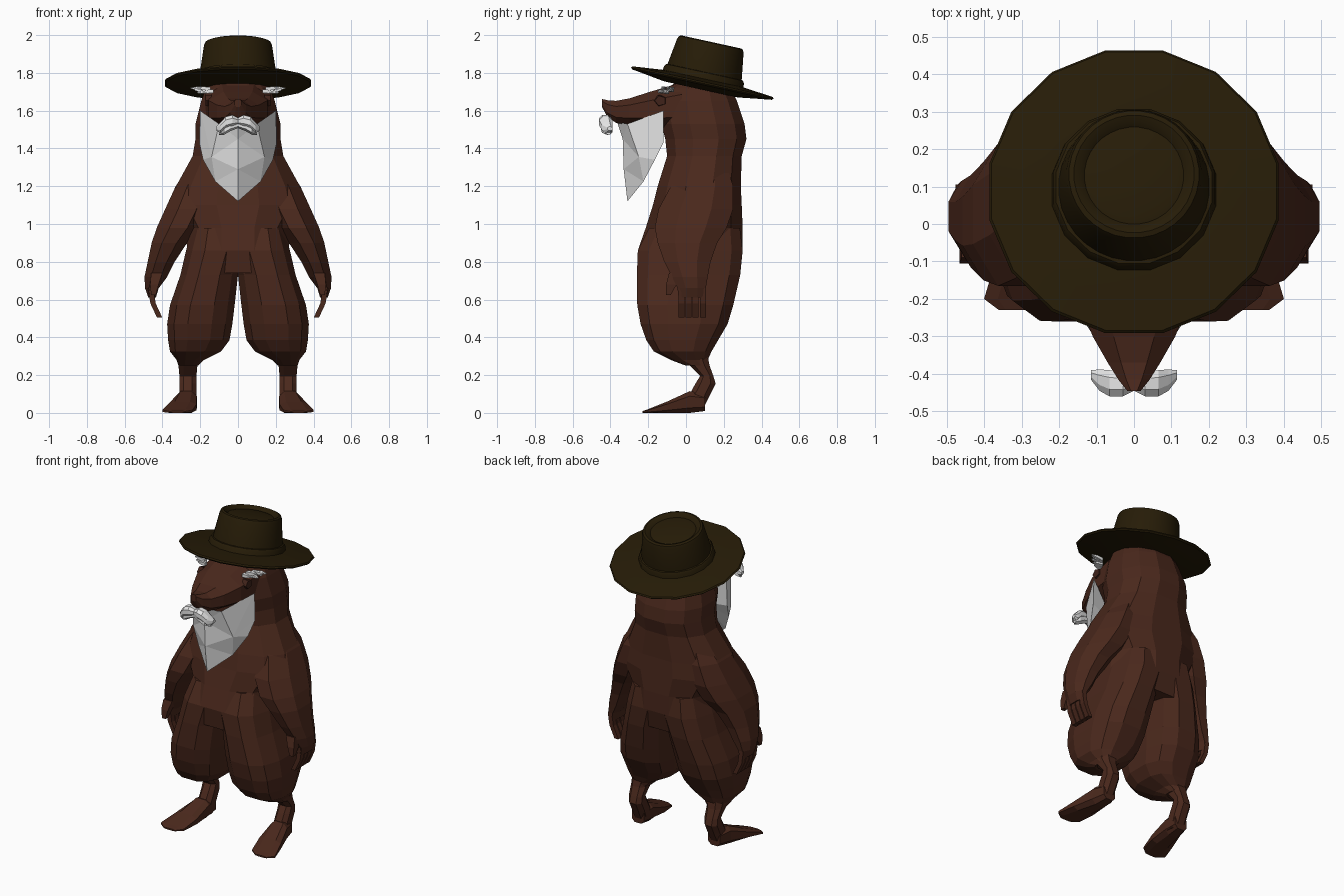
import bpy, bmesh, math, random
from mathutils import Matrix

random.seed(4)
if "Cube" in bpy.data.objects:
    bpy.data.objects.remove(bpy.data.objects["Cube"])


def material(name, rgb):
    m = bpy.data.materials.new(name)
    m.use_nodes = True
    m.diffuse_color = (*rgb, 1)
    m.node_tree.nodes["Principled BSDF"].inputs["Base Color"].default_value = (*rgb, 1)
    return m


FUR = material("brown fur", (0.068, 0.021, 0.0115))
EYE = material("dark brown", (0.05, 0.016, 0.01))
FELT = material("olive felt", (0.0195, 0.0115, 0.0022))
WHITE = material("white hair", (0.87, 0.87, 0.87))


def finish(name, bm, mat, mirror=False):
    bmesh.ops.recalc_face_normals(bm, faces=bm.faces)
    mesh = bpy.data.meshes.new(name)
    bm.to_mesh(mesh)
    bm.free()
    mesh.materials.append(mat)
    ob = bpy.data.objects.new(name, mesh)
    bpy.context.collection.objects.link(ob)
    if mirror:
        ob.modifiers.new("Mirror", "MIRROR").use_mirror_merge = False
    return ob


def span(lo, hi):
    return (lo + hi) / 2, (hi - lo) / 2


def add_loft(bm, rings, axis="z", n=12, e=0.9):
    """Skin rounded sections (position, u_min, u_max, v_min, v_max) along an axis."""
    loops = []
    fit = math.cos(math.pi / n) ** e
    for pos, u0, u1, v0, v1 in rings:
        (cu, ru), (cv, rv) = span(u0, u1), span(v0, v1)
        loop = []
        for i in range(n):
            a = (i + 0.5) * math.tau / n
            c, s = math.cos(a), math.sin(a)
            u = cu + ru * math.copysign(abs(c) ** e, c) / fit
            v = cv + rv * math.copysign(abs(s) ** e, s) / fit
            co = {"z": (u, v, pos), "y": (u, pos, v), "x": (pos, u, v)}[axis]
            loop.append(bm.verts.new(co))
        loops.append(loop)
    for a, b in zip(loops, loops[1:]):
        for i in range(n):
            j = (i + 1) % n
            bm.faces.new((a[i], a[j], b[j], b[i]))
    bm.faces.new(loops[0])
    bm.faces.new(loops[-1])


def loft(name, rings, mat, mirror=False, **kw):
    bm = bmesh.new()
    add_loft(bm, rings, **kw)
    return finish(name, bm, mat, mirror)


# Torso and head: height, half width, front, back
torso = [(1.77, .12, -.02, .17), (1.72, .17, -.10, .235), (1.65, .195, -.13, .27),
         (1.53, .225, -.13, .31), (1.45, .225, -.11, .32), (1.36, .24, -.1, .295),
         (1.2, .328, -.15, .29), (1.1, .355, -.175, .295), (.98, .275, -.213, .3),
         (.86, .27, -.255, .3), (.74, .25, -.24, .27)]
loft("torso_and_head", [(z, -w, w, f, b) for z, w, f, b in torso], FUR, e=.87)

# Snout: y, half width, bottom, top
snout = [(-.02, .175, 1.5, 1.75), (-.19, .155, 1.515, 1.7), (-.3, .11, 1.525, 1.665),
         (-.37, .07, 1.535, 1.652), (-.415, .042, 1.565, 1.655), (-.445, .018, 1.62, 1.662)]
loft("snout", [(y, -w, w, b, t) for y, w, b, t in snout], FUR, axis="y", n=8, e=.8)

# Thighs, overlapping at the hips and parting below
loft("thighs", [(.98, -.02, .24, -.195, .285), (.86, -.04, .275, -.255, .3),
                (.73, .0, .305, -.26, .287),
                (.57, .018, .36, -.258, .25), (.47, .03, .375, -.24, .22),
                (.385, .045, .37, -.21, .17), (.325, .09, .36, -.17, .135),
                (.28, .18, .325, -.08, .115), (.25, .21, .315, .0, .115)],
     FUR, True, n=12, e=0.76)

# Shins and feet
loft("shins", [(.3, .2, .32, -.02, .115), (.25, .215, .315, .02, .125),
               (.195, .22, .31, .075, .145), (.155, .22, .31, .05, .157),
               (.1, .22, .31, .02, .13), (.02, .225, .31, .0, .09)], FUR, True, n=8, e=0.8)
loft("feet", [(.1, .225, .31, .01, .1), (.02, .218, .33, .0, .115),
              (-.1, .22, .37, .0, .06), (-.2, .24, .4, .0, .02),
              (-.23, .28, .36, .0, .01)], FUR, True, axis="y", n=8, e=0.7)

# Arms, growing out of the shoulders and tapering to the palms
loft("arms", [(1.36, .1, .215, .02, .2), (1.2, .12, .33, -.08, .25),
              (1.08, .15, .385, -.145, .25), (.98, .2, .43, -.165, .215),
              (.9, .27, .457, -.15, .165), (.8, .335, .478, -.115, .13),
              (.72, .375, .495, -.075, .115), (.66, .42, .492, -.045, .105),
              (.61, .435, .475, -.04, .1)], FUR, True, n=8, e=1)

# Fingers and thumbs
bm = bmesh.new()
for i in range(4):
    y = -.025 + i * .038
    add_loft(bm, [(z, x - .014, x + .014, y - .016, y + .016)
                  for z, x in ((.66, .462), (.58, .45), (.505, .415))], n=4)
add_loft(bm, [(.74, .4, .46, -.09, -.02), (.68, .42, .465, -.105, -.05),
              (.625, .435, .46, -.105, -.08)], n=4)
finish("fingers", bm, FUR, True)

# Eyes
loft("eyes", [(.14, -.165, -.105, 1.625, 1.68), (.172, -.16, -.11, 1.63, 1.675)],
     EYE, True, axis="x", n=5, e=1)

# Beard: faceted half, mirrored at the ridge
points = dict(lip=(0, -.365, 1.54), jaw=(.1, -.31, 1.53), cheek=(.2, -.12, 1.6),
              chin=(0, -.335, 1.45), fold=(.14, -.25, 1.355), side=(.205, -.12, 1.43),
              hip=(.185, -.165, 1.34), ridge=(0, -.33, 1.29), low=(.12, -.225, 1.225),
              tip=(0, -.31, 1.12), throat=(0, -.17, 1.38))
bm = bmesh.new()
v = {k: bm.verts.new(p) for k, p in points.items()}
for names in ("lip jaw chin", "jaw fold chin", "jaw cheek fold", "cheek side fold",
              "side hip fold", "chin fold ridge", "fold low ridge", "fold hip low",
              "ridge low tip", "low hip throat", "hip side throat", "low throat tip",
              "side cheek throat", "cheek jaw throat", "jaw lip throat"):
    bm.faces.new([v[k] for k in names.split()])
finish("beard", bm, WHITE, True)

# Moustache: two drooping strands each side
bm = bmesh.new()
add_loft(bm, [(0, -.445, -.4, 1.525, 1.562), (.03, -.46, -.395, 1.515, 1.577),
              (.065, -.46, -.39, 1.505, 1.568), (.092, -.445, -.388, 1.48, 1.54),
              (.115, -.415, -.39, 1.495, 1.515)], axis="x", n=8)
add_loft(bm, [(0, -.44, -.4, 1.51, 1.545), (.04, -.45, -.395, 1.495, 1.54),
              (.075, -.445, -.39, 1.475, 1.52), (.1, -.42, -.4, 1.472, 1.488)], axis="x", n=6)
finish("moustache", bm, WHITE, True)

# Eyebrows: small pointed tufts
bm = bmesh.new()
for i in range(8):
    t = i / 7
    x, y, z = .13 + .05 * t, -.135 + .06 * t, 1.707 + random.uniform(-.008, .008)
    reach, lift = random.uniform(.05, .08), random.uniform(-.015, .015)
    add_loft(bm, [(x, y - .012, y + .012, z - .01, z + .01),
                  (x + reach * .5, y - .01, y + .01, z - .008 + lift / 2, z + .01 + lift / 2),
                  (x + reach, y - .003, y + .003, z + lift - .002, z + lift + .002)],
             axis="x", n=4)
finish("eyebrows", bm, WHITE, True)

# Hat: turned profiles (height, radius), tilted back
tilt = Matrix.Translation((0, .085, 1.742)) @ Matrix.Rotation(-.215, 4, "X")


def turned(name, profile, n):
    ob = loft(name, [(z, -r, r, -r, r) for z, r in profile], FELT, n=n, e=1)
    ob.data.transform(tilt)
    bpy.ops.object.select_all(action="DESELECT")
    ob.select_set(True)
    bpy.context.view_layer.objects.active = ob
    bpy.ops.object.shade_smooth_by_angle(angle=math.radians(35))


turned("hat_brim", [(-.03, .2), (-.015, .3), (-.004, .378), (.004, .386), (.012, .38),
                    (.02, .3), (.028, .222)], 16)
turned("hat_band", [(.0, .222), (.05, .216), (.062, .208), (.066, .19)], 16)
turned("hat_crown", [(.0, .205), (.07, .2), (.205, .18), (.222, .173), (.227, .16),
                     (.218, .143), (.207, .132), (.212, .115), (.214, .02)], 32)
